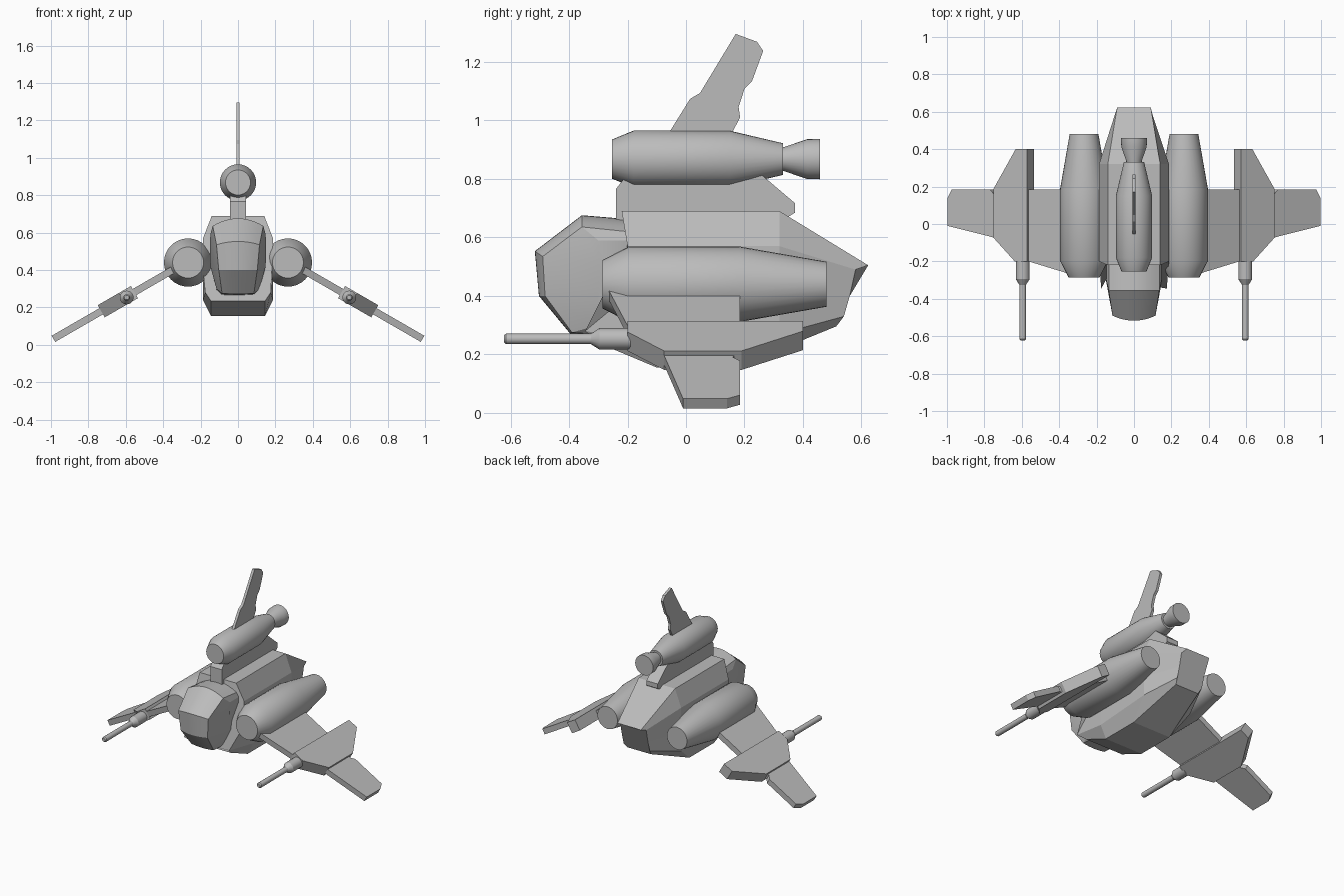
import bpy, bmesh, math
from mathutils import Vector, Matrix

cube = bpy.data.objects.get("Cube")
if cube:
    bpy.data.objects.remove(cube, do_unlink=True)

grey = bpy.data.materials.new("hull_grey")
grey.use_nodes = True
grey.diffuse_color = (0.5, 0.5, 0.5, 1)
grey.node_tree.nodes["Principled BSDF"].inputs["Base Color"].default_value = (0.5, 0.5, 0.5, 1)


def finish(name, bm, smooth=None):
    bmesh.ops.recalc_face_normals(bm, faces=bm.faces)
    mesh = bpy.data.meshes.new(name)
    bm.to_mesh(mesh)
    bm.free()
    mesh.materials.append(grey)
    ob = bpy.data.objects.new(name, mesh)
    bpy.context.collection.objects.link(ob)
    if smooth:
        bpy.ops.object.select_all(action='DESELECT')
        ob.select_set(True)
        bpy.context.view_layer.objects.active = ob
        bpy.ops.object.shade_smooth_by_angle(angle=math.radians(smooth))
    return ob


def loft(name, rings, smooth=None):
    """Bridge closed rings of equal length and cap both ends."""
    bm = bmesh.new()
    loops = [[bm.verts.new(p) for p in ring] for ring in rings]
    for a, b in zip(loops, loops[1:]):
        n = len(a)
        for i in range(n):
            j = (i + 1) % n
            bm.faces.new((a[i], a[j], b[j], b[i]))
    bm.faces.new(loops[0])
    bm.faces.new(loops[-1])
    return finish(name, bm, smooth)


def turned(name, x, z, profile, sides=32):
    """Round body along y from (y, radius) pairs."""
    angles = [2 * math.pi * i / sides for i in range(sides)]
    rings = [[(x + r * math.cos(t), y, z + r * math.sin(t)) for t in angles]
             for y, r in profile]
    return loft(name, rings, 28)


def plate(name, outline, thickness, matrix):
    """Extrude a flat (a, b) outline evenly to both sides, then place it."""
    rings = [[matrix @ Vector((a, b, h)) for a, b in outline]
             for h in (-thickness / 2, thickness / 2)]
    return loft(name, rings)


# Fuselage: each half ring runs from top edge to bottom edge
def full_ring(half):
    return half + [(-x, y, z) for x, y, z in reversed(half)]


loft("fuselage", [full_ring(h) for h in (
    [(.14, -.22, .69), (.187, -.2, .57), (.187, -.2, .4), (.175, -.345, .28), (.145, -.29, .235)],
    [(.14, -.1, .69), (.187, -.1, .57), (.187, -.1, .4), (.187, -.1, .24), (.145, -.1, .155)],
    [(.14, .32, .69), (.187, .32, .57), (.187, .32, .4), (.187, .32, .27), (.145, .17, .155)],
    [(.09, .623, .505), (.1, .58, .49), (.1, .56, .4), (.1, .54, .33), (.09, .514, .296)],
)])

# Cockpit: curved strip over the nose, with sloped side panels
spine = [(-.2, .663), (-.356, .676), (-.517, .553), (-.503, .4), (-.397, .272), (-.2, .26)]
edge = [(.135, -.2, .62), (.135, -.356, .636), (.115, -.49, .535),
        (.103, -.482, .4), (.085, -.39, .275), (.085, -.2, .262)]
side = [(.148, -.2, .59), (.148, -.3, .59), (.15, -.3, .52),
        (.148, -.3, .42), (.115, -.3, .3), (.11, -.2, .28)]
rows = []
steps = 10
for (sy, sz), (ex, ey, ez), (px, py, pz) in zip(spine, edge, side):
    row = [(-px, py, pz)]
    for i in range(steps + 1):
        t = 2 * i / steps - 1
        row.append((ex * t, sy + (ey - sy) * t * t, sz + (ez - sz) * t * t))
    rows.append(row + [(px, py, pz)])
bm = bmesh.new()
grid = [[bm.verts.new(p) for p in row] for row in rows]
for a, b in zip(grid, grid[1:]):
    for i in range(len(a) - 1):
        bm.faces.new((a[i], a[i + 1], b[i + 1], b[i]))
for end in (0, -1):
    bm.faces.new([row[end] for row in grid])
bm.faces.new(grid[0] + grid[-1][::-1])
finish("cockpit", bm, 20)

# Upright plates: outline (y, z) laid in the plane x = 0
upright = Matrix(((0, 0, 1, 0), (1, 0, 0, 0), (0, 1, 0, 0), (0, 0, 0, 1)))
plate("engine_pylon", [(-.24, .64), (-.24, .765), (-.19, .83), (.24, .83),
                       (.373, .717), (.373, .685), (.3, .64)], .087, upright)
plate("tail_fin", [(-.08, .92), (-.055, .963), (.014, 1.074), (.048, 1.094), (.17, 1.296),
                   (.243, 1.269), (.264, 1.238), (.226, 1.135), (.2, 1.108),
                   (.18, 1.046), (.185, 1.01), (.16, .963), (.15, .92)], .018, upright)

# Top engine and its nozzle
turned("top_engine", 0, .868,
       [(-.253, .067), (-.18, .097), (.15, .097), (.332, .054)])
turned("top_nozzle", 0, .868,
       [(.32, .04), (.335, .041), (.414, .068), (.459, .069)])

# Mirrored parts: engines, drooping wings, pods and guns
wing_outline = [(-.37, -.285), (-.05, -.2), (.13, -.08), (.45, -.01), (.45, .14),
                (.425, .185), (.19, .185), (.165, .16), (.1, .185), (-.37, .185)]
pod_outline = [(-.05, -.2), (.025, -.2), (.155, -.075), (.155, .19), (.02, .4), (-.05, .4)]
for label, s in (("left", 1), ("right", -1)):
    turned(label + "_engine", s * .267, .44,
           [(-.285, .083), (-.196, .129), (.183, .129), (.48, .077)])
    droop = (Matrix.Diagonal((s, 1, 1, 1)) @ Matrix.Translation((.597, 0, .257))
             @ Matrix.Rotation(math.radians(30), 4, 'Y'))
    plate(label + "_wing", wing_outline, .038, droop)
    plate(label + "_wing_pod", pod_outline, .075, droop)
    turned(label + "_gun", s * .595, .253,
           [(-.623, .012), (-.615, .018), (-.325, .018), (-.295, .037), (-.19, .037)], 16)
